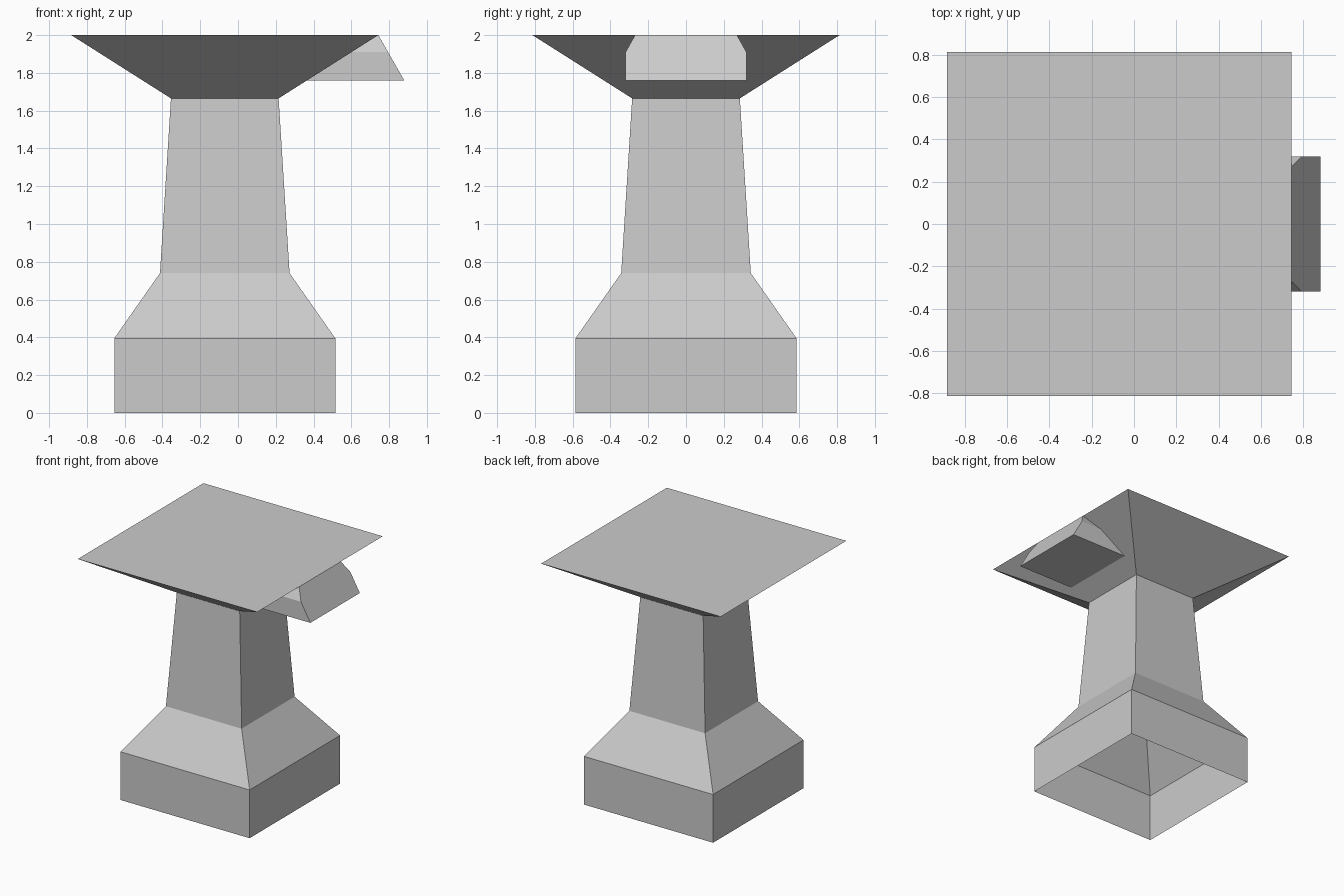
import bpy

if "Cube" in bpy.data.objects:
    bpy.data.objects.remove(bpy.data.objects["Cube"])

CX = -0.07  # the column axis sits left of centre

stone = bpy.data.materials.new("light_grey")
stone.diffuse_color = (0.6, 0.6, 0.6, 1.0)
stone.use_nodes = True
stone.node_tree.nodes["Principled BSDF"].inputs["Base Color"].default_value = stone.diffuse_color


def make_object(name, verts, faces):
    mesh = bpy.data.meshes.new(name)
    mesh.from_pydata(verts, [], faces)
    mesh.materials.append(stone)
    mesh.update()
    obj = bpy.data.objects.new(name, mesh)
    bpy.context.collection.objects.link(obj)
    return obj


def square_loft(name, rings, cap_top=False):
    """Stack square rings given as (half width, height) into an open shell."""
    corners = [(-1, -1), (1, -1), (1, 1), (-1, 1)]
    verts = [(CX + sx * h, sy * h, z) for h, z in rings for sx, sy in corners]
    faces = []
    for r in range(len(rings) - 1):
        a, b = r * 4, r * 4 + 4
        for i in range(4):
            j = (i + 1) % 4
            faces.append((a + i, a + j, b + j, b + i))
    if cap_top:
        t = len(verts) - 4
        faces.append((t, t + 1, t + 2, t + 3))
    return make_object(name, verts, faces)


# Hollow plinth, sloped shoulder and tapering shaft, open underneath
square_loft("column", [(0.585, 0), (0.585, 0.395), (0.343, 0.74), (0.285, 1.665)])

# Flared cap with a flat top
square_loft("flared_cap", [(0.285, 1.665), (0.813, 2.0)], cap_top=True)


# Chamfered wedge growing out of the cap's right slope
def cap_x(z):
    return CX + 0.285 + (z - 1.665) / 0.335 * 0.528


def outer_x(z):
    return 0.88 - (z - 1.76) / 0.24 * 0.137


# Section points (y, z): bottom, chamfer start, top
section = [(-0.32, 1.76), (0.32, 1.76), (0.32, 1.91),
           (0.27, 2.0), (-0.27, 2.0), (-0.32, 1.91)]
outer = [(outer_x(z), y, z) for y, z in section]
inner = [(cap_x(z), y, z) for y, z in section]
# The top edge of the outer face touches the cap rim, so it is shared
wedge_verts = outer + [inner[0], inner[1], inner[2], inner[5]]
make_object("side_wedge", wedge_verts, [
    (0, 1, 2, 3, 4, 5),   # sloped outer face
    (0, 6, 7, 1),         # underside
    (1, 7, 8, 2),         # back side
    (0, 5, 9, 6),         # front side
    (2, 8, 3),            # back chamfer
    (5, 4, 9),            # front chamfer
])
